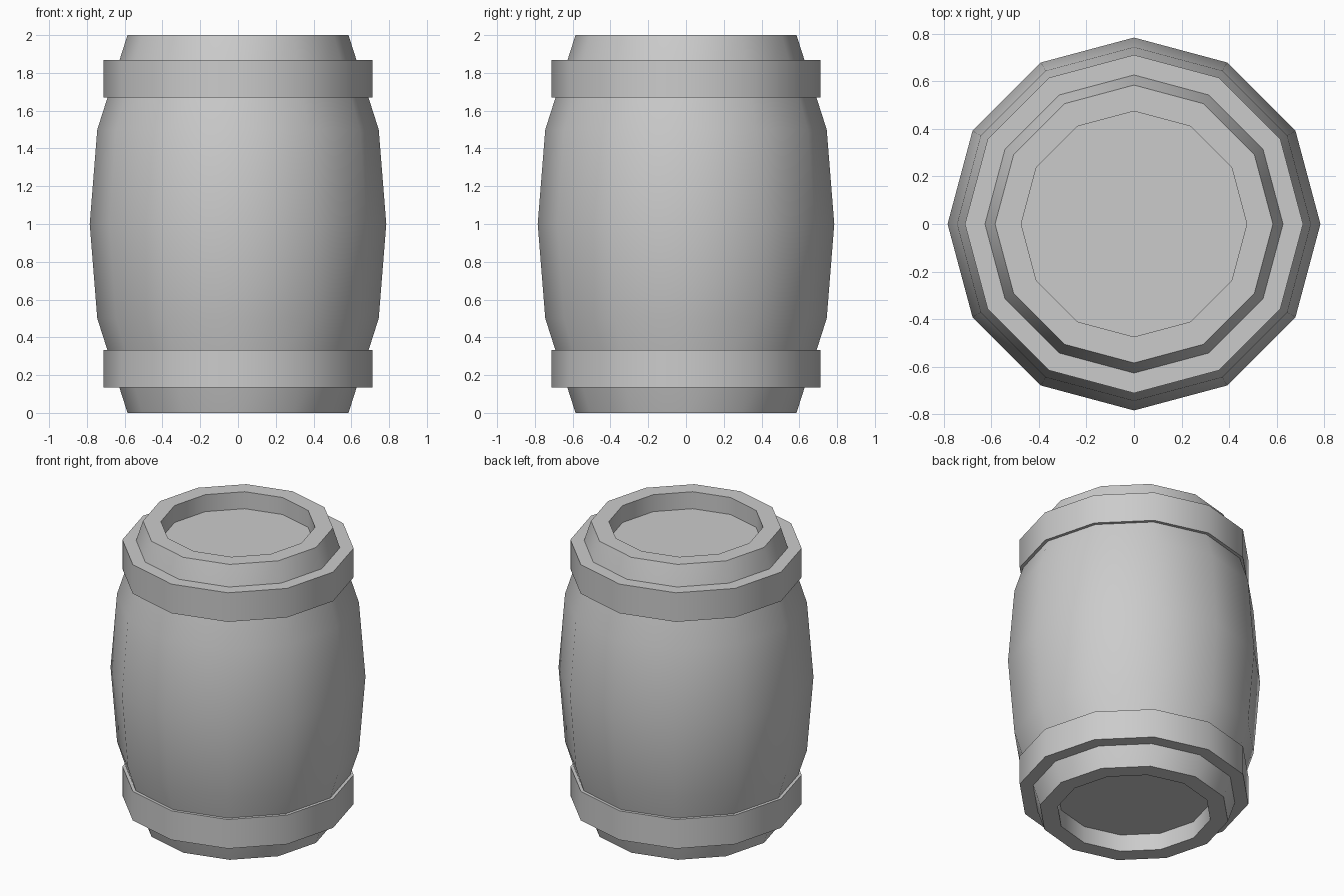
import bpy
import bmesh
from math import cos, sin, pi, radians

if "Cube" in bpy.data.objects:
    bpy.data.objects.remove(bpy.data.objects["Cube"])

SIDES = 12


def lathe(name, profile, closed=False):
    """Spin an (r, z) profile round z; an open profile is capped at both ends."""
    bm = bmesh.new()
    rings = [[bm.verts.new((r * cos(2 * pi * i / SIDES), r * sin(2 * pi * i / SIDES), z))
              for i in range(SIDES)] for r, z in profile]
    pairs = list(zip(rings, rings[1:]))
    if closed:
        pairs.append((rings[-1], rings[0]))
    else:
        bm.faces.new(rings[0])
        bm.faces.new(rings[-1])
    for a, b in pairs:
        for i in range(SIDES):
            j = (i + 1) % SIDES
            bm.faces.new((a[i], a[j], b[j], b[i]))
    bmesh.ops.recalc_face_normals(bm, faces=bm.faces)
    mesh = bpy.data.meshes.new(name)
    bm.to_mesh(mesh)
    bm.free()
    obj = bpy.data.objects.new(name, mesh)
    bpy.context.collection.objects.link(obj)
    bpy.ops.object.select_all(action='DESELECT')
    obj.select_set(True)
    bpy.context.view_layer.objects.active = obj
    bpy.ops.object.shade_smooth_by_angle(angle=radians(40))
    return obj


# Bulging body with recessed lid and base
lower = [(0.475, 0.115), (0.475, 0), (0.585, 0), (0.745, 0.5)]
upper = [(r, 2 - z) for r, z in reversed(lower)]
lathe("barrel_body", lower + [(0.785, 1)] + upper)

# Hoops near each end
for name, z in (("lower_hoop", 0.135), ("upper_hoop", 1.67)):
    lathe(name, [(0.61, z), (0.712, z), (0.712, z + 0.197), (0.61, z + 0.197)], closed=True)
